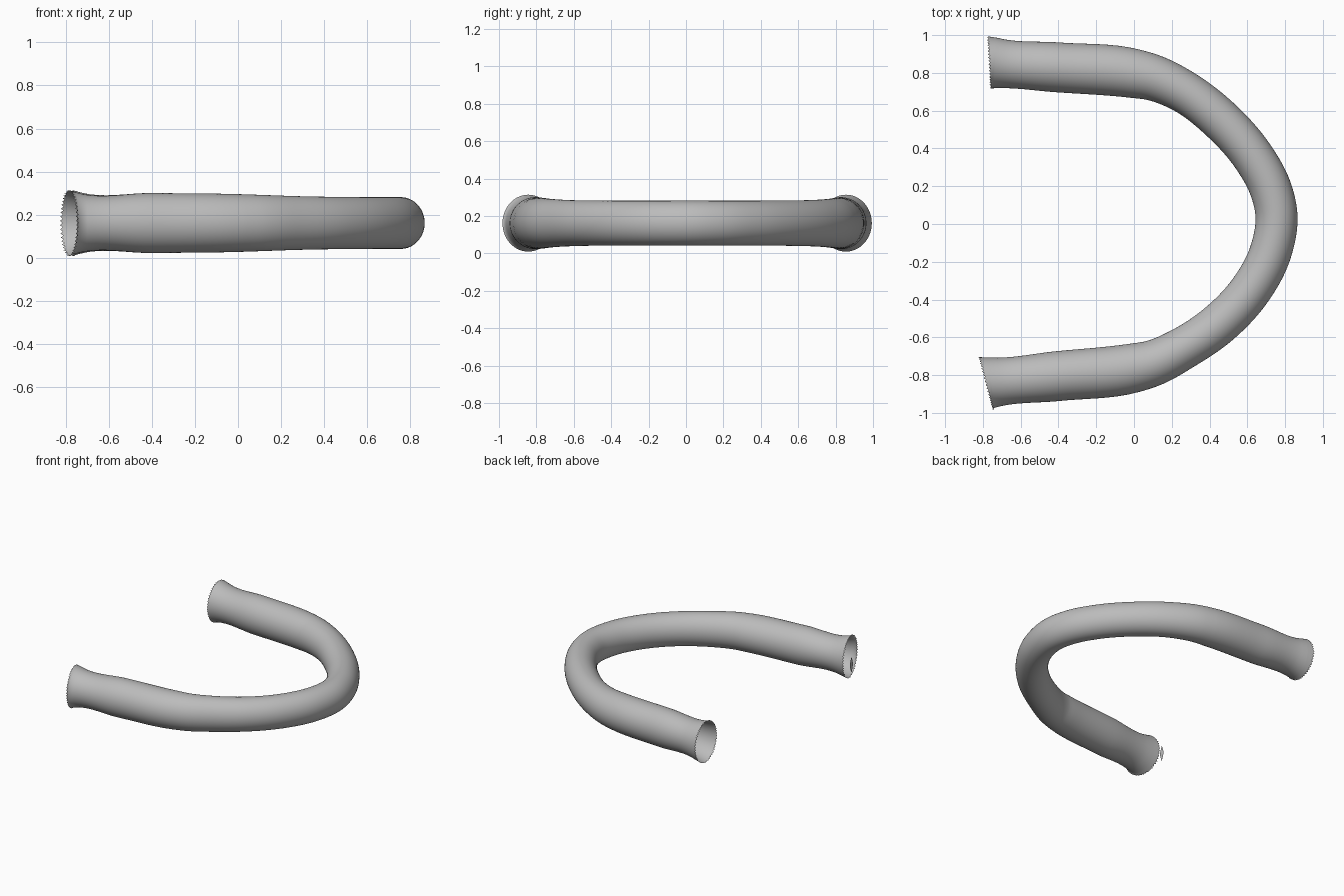
import bpy, bmesh, math
from mathutils import Vector

cube = bpy.data.objects.get("Cube")
if cube:
    bpy.data.objects.remove(cube, do_unlink=True)

grey = bpy.data.materials.new("plain grey")
grey.use_nodes = True
COLOUR = (0.5, 0.5, 0.5, 1)
grey.diffuse_color = COLOUR
grey.node_tree.nodes["Principled BSDF"].inputs["Base Color"].default_value = COLOUR

MID_Z = 0.162
SIDES = 96

# Centre line: x, y, half width, half height
PATH = [
    (-0.765, 0.855, 0.139, 0.152), (-0.735, 0.852, 0.134, 0.143),
    (-0.4, 0.829, 0.132, 0.139), (0.0, 0.797, 0.130, 0.134),
    (0.09, 0.778, 0.123, 0.131), (0.26, 0.703, 0.113, 0.125),
    (0.46, 0.550, 0.112, 0.121), (0.63, 0.357, 0.111, 0.120),
    (0.724, 0.184, 0.111, 0.120), (0.754, 0.050, 0.111, 0.120),
    (0.722, -0.152, 0.111, 0.120), (0.611, -0.358, 0.111, 0.120),
    (0.442, -0.535, 0.112, 0.121), (0.26, -0.658, 0.113, 0.125),
    (0.09, -0.740, 0.123, 0.131), (0.0, -0.762, 0.130, 0.134),
    (-0.4, -0.805, 0.132, 0.139), (-0.755, -0.840, 0.134, 0.143),
    (-0.782, -0.843, 0.139, 0.152),
]


def smooth_path(points, steps=8):
    """Non-uniform cubic through the points, with chord-length tangents."""
    pts = [Vector(p) for p in points]
    gap = [(b.xy - a.xy).length for a, b in zip(pts, pts[1:])]
    slope = [(b - a) / g for a, b, g in zip(pts, pts[1:], gap)]
    tan = [slope[0]]
    for i in range(1, len(pts) - 1):
        tan.append((slope[i - 1] * gap[i] + slope[i] * gap[i - 1]) / (gap[i - 1] + gap[i]))
    tan.append(slope[-1])
    out = []
    for i, g in enumerate(gap):
        for k in range(steps):
            t = k / steps
            a, b = pts[i], pts[i + 1]
            out.append(a * (2*t**3 - 3*t*t + 1) + b * (3*t*t - 2*t**3)
                       + tan[i] * g * (t**3 - 2*t*t + t) + tan[i + 1] * g * (t**3 - t*t))
    return out + [pts[-1]]


def finish(bm, name):
    bmesh.ops.recalc_face_normals(bm, faces=bm.faces)
    mesh = bpy.data.meshes.new(name)
    bm.to_mesh(mesh)
    bm.free()
    mesh.materials.append(grey)
    obj = bpy.data.objects.new(name, mesh)
    bpy.context.collection.objects.link(obj)
    return obj


# Open bent tube with slightly flared, ragged and slanted ends
bm = bmesh.new()
path = smooth_path(PATH)
last = len(path) - 1
rings = []
for i, p in enumerate(path):
    along = (path[min(i + 1, last)].xy - path[max(i - 1, 0)].xy).normalized()
    side = Vector((-along.y, along.x, 0))
    near_end = max(0, 1 - min(i, last - i) / 8)
    side.x -= 0.16 * near_end * (1 if side.y > 0 and p.y > 0 else -1)
    ring = []
    for k in range(SIDES):
        a = 2 * math.pi * k / SIDES
        v = Vector((p.x, p.y, MID_Z)) + side * p.z * math.cos(a)
        v.z += p.w * math.sin(a)
        if i in (0, last):
            v.x += 0.006 * (-1) ** k
        ring.append(bm.verts.new(v))
    rings.append(ring)
for r, s in zip(rings, rings[1:]):
    for k in range(SIDES):
        n = (k + 1) % SIDES
        bm.faces.new((r[k], r[n], s[n], s[k]))
tube = finish(bm, "bent_tube")
for poly in tube.data.polygons:
    poly.use_smooth = True

# Small loose sliver floating just outside the front end
bm = bmesh.new()
outline = [(0, 0.06), (0.012, 0.03), (0.02, 0), (0.012, -0.03),
           (0, -0.06), (-0.012, -0.03), (-0.02, 0), (-0.012, 0.03)]
bm.faces.new([bm.verts.new((-0.867, -0.737 + y, MID_Z + z)) for y, z in outline])
finish(bm, "loose_sliver")
